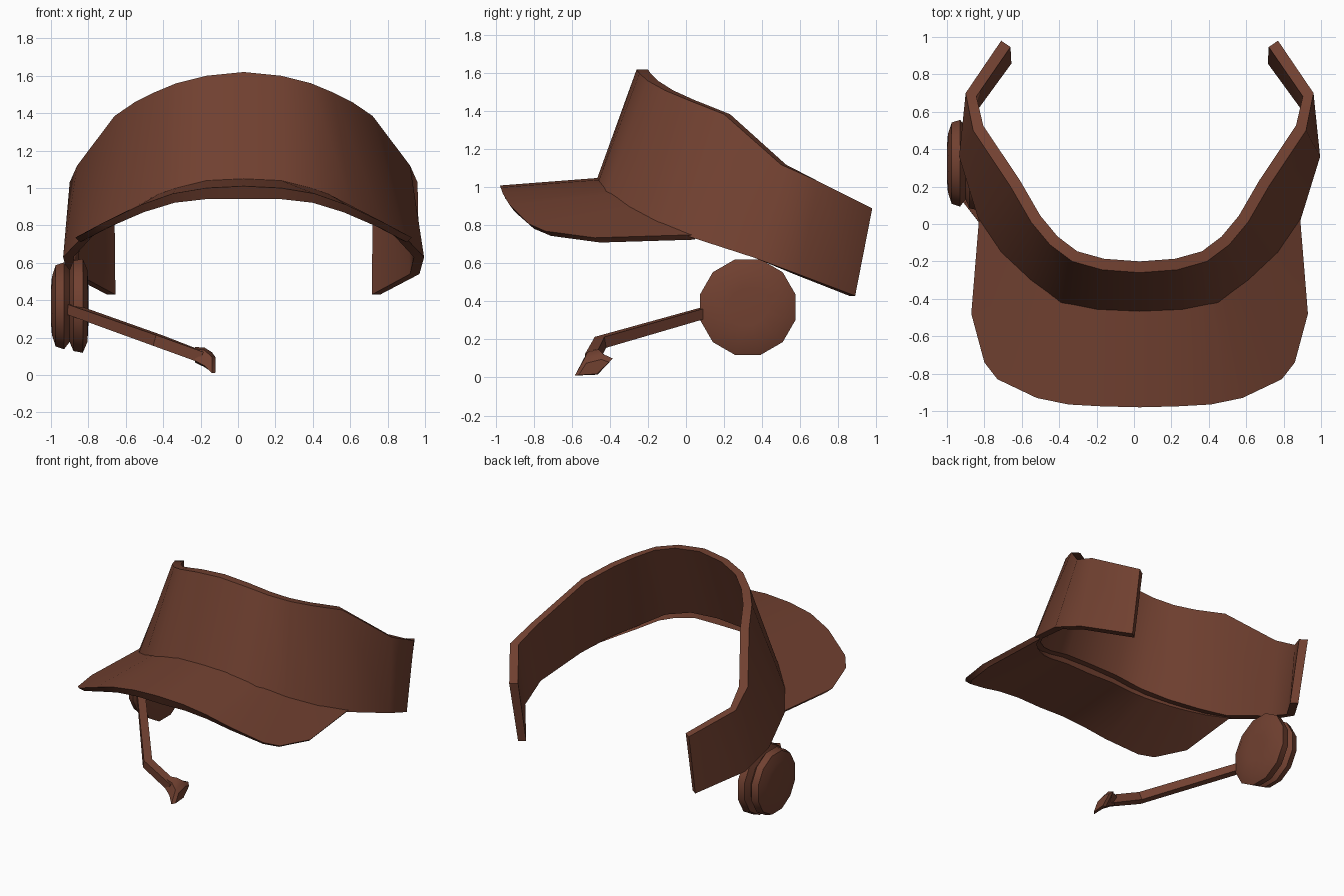
import bpy, math
from mathutils import Vector, Matrix

if "Cube" in bpy.data.objects:
    bpy.data.objects.remove(bpy.data.objects["Cube"])

CX = 0.03  # centre line of the visor
brown = bpy.data.materials.new("brown")
brown.diffuse_color = (0.165, 0.052, 0.030, 1)
brown.use_nodes = True
brown.node_tree.nodes["Principled BSDF"].inputs["Base Color"].default_value = brown.diffuse_color


def make(name, verts, faces, angle=35):
    me = bpy.data.meshes.new(name)
    me.from_pydata([tuple(v) for v in verts], [], faces)
    me.materials.append(brown)
    ob = bpy.data.objects.new(name, me)
    bpy.context.collection.objects.link(ob)
    bpy.ops.object.select_all(action='DESELECT')
    ob.select_set(True)
    bpy.context.view_layer.objects.active = ob
    bpy.ops.object.mode_set(mode='EDIT')
    bpy.ops.mesh.select_all(action='SELECT')
    bpy.ops.mesh.normals_make_consistent(inside=False)
    bpy.ops.object.mode_set(mode='OBJECT')
    bpy.ops.object.shade_smooth_by_angle(angle=math.radians(angle))
    return ob


def loft(name, sections, angle=35):
    """Skin a row of closed cross-sections and cap both ends."""
    n, k = len(sections[0]), len(sections)
    verts = [v for s in sections for v in s]
    faces = [(i * n + j, i * n + (j + 1) % n, (i + 1) * n + (j + 1) % n, (i + 1) * n + j)
             for i in range(k - 1) for j in range(n)]
    faces += [tuple(range(n)), tuple(range((k - 1) * n, k * n))]
    return make(name, verts, faces, angle)


def mirrored(half):
    """Full left-to-right row of points from the right half."""
    right = [Vector((CX + x, y, z)) for x, y, z in half]
    left = [Vector((CX - x, y, z)) for x, y, z in half[:0:-1]]
    return left + right


def inset(row, t):
    """Move a row towards the head, square to its plan direction."""
    out = []
    for i, p in enumerate(row):
        d = row[min(i + 1, len(row) - 1)] - row[max(i - 1, 0)]
        nrm = Vector((-d.y, d.x, 0)).normalized()
        out.append(p + nrm * t)
    return out


# Head band: leaning front, sides sweeping down and back
band_top = mirrored([(0, -.26, 1.62), (.2, -.245, 1.60), (.36, -.2, 1.56), (.48, -.11, 1.51),
                     (.58, .01, 1.46), (.69, .2, 1.385), (.89, .5, 1.12), (.93, .7, 1.03),
                     (.74, .98, .89)])
band_low = mirrored([(0, -.47, 1.04), (.22, -.46, 1.03), (.42, -.42, .98), (.58, -.3, .90),
                     (.74, -.15, .82), (.86, .02, .74), (.965, .36, .63), (.94, .6, .54),
                     (.73, .89, .43)])
loft("head_band", list(zip(band_top, band_low, inset(band_low, .055), inset(band_top, .06))))

# Brim: from the band seam out to a drooping edge
seam = mirrored([(0, -.46, 1.05), (.2, -.455, 1.04), (.36, -.43, 1.0), (.46, -.39, .965),
                 (.58, -.29, .90), (.66, -.22, .86), (.76, -.12, .81), (.86, .03, .75)])
edge = mirrored([(0, -.98, 1.01), (.2, -.975, 1.0), (.38, -.965, .97), (.55, -.93, .91),
                 (.76, -.83, .81), (.83, -.74, .77), (.9, -.48, .735), (.86, .01, .75)])


def under(row, pull):
    out = []
    for p in row:
        drop = .07 - .045 * min(1, abs(p.x - CX) / .8)
        out.append(p + Vector((-(p.x - CX) * pull, pull, -drop)))
    return out


loft("brim", list(zip(seam, edge, under(edge, .03), under(seam, .02))))

# Ear cup: two stacked rounded discs, turned about a sideways axis
N = 12
cup = [(-1.0, .1), (-.995, .16), (-.975, .225), (-.93, .24), (-.9, .2),
       (-.88, .25), (-.83, .26), (-.805, .2), (-.80, .1)]
rings = [[Vector((x, .325 + r * math.cos(2 * math.pi * (j + .5) / N),
                  .37 + r * math.sin(2 * math.pi * (j + .5) / N))) for j in range(N)]
         for x, r in cup]
loft("ear_cup", rings, 50)


# Boom arm: square bar with one bend
def square(c, w, d):
    side = d.cross(Vector((0, 0, 1))).normalized()
    up = side.cross(d).normalized()
    return [c + side * a * w + up * b * w for a, b in ((-1, -1), (1, -1), (1, 1), (-1, 1))]


arm = [Vector(p) for p in ((-.89, .13, .35), (-.43, -.45, .185), (-.19, -.5, .095))]
d0, d1 = (arm[1] - arm[0]).normalized(), (arm[2] - arm[1]).normalized()
loft("boom_arm", [square(arm[0], .027, d0), square(arm[1], .03, (d0 + d1).normalized()),
                  square(arm[2], .03, d1)])

# Microphone: bar end flaring to a wide flat tip
mic = []
for x, y, z, hy, hz in ((-.23, -.49, .105, .035, .04), (-.18, -.49, .09, .06, .05),
                        (-.14, -.485, .06, .10, .05), (-.12, -.485, .05, .08, .035)):
    mic.append([Vector((x, y + hy * a, z + hz * b + .25 * hy * a))
                for a, b in ((-1, -.5), (.2, -1), (1, .3), (.5, 1), (-.5, 1))])
loft("microphone", mic)
